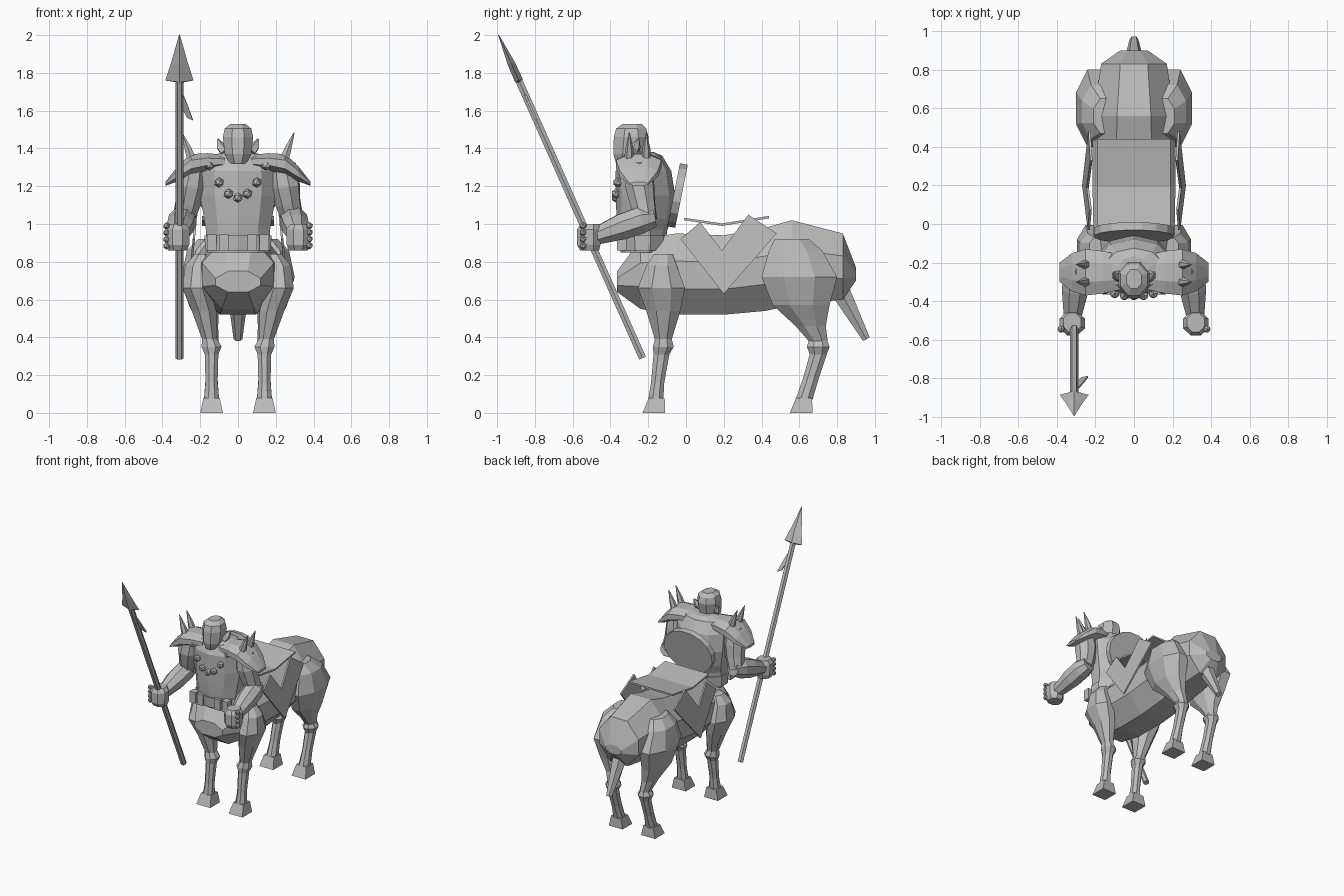
import bpy, bmesh, math
from mathutils import Vector

grey = bpy.data.materials.new("stone_grey")
grey.diffuse_color = (0.5, 0.5, 0.5, 1)


def finish(name, bm):
    bmesh.ops.recalc_face_normals(bm, faces=bm.faces)
    me = bpy.data.meshes.new(name)
    bm.to_mesh(me)
    bm.free()
    ob = bpy.data.objects.new(name, me)
    me.materials.append(grey)
    bpy.context.collection.objects.link(ob)
    return ob


def loft(name, rings):
    """Skin a list of equal-length point rings and cap both ends."""
    bm = bmesh.new()
    vs = [[bm.verts.new(p) for p in r] for r in rings]
    n = len(vs[0])
    for a, b in zip(vs, vs[1:]):
        for i in range(n):
            j = (i + 1) % n
            bm.faces.new((a[i], a[j], b[j], b[i]))
    bm.faces.new(vs[0])
    bm.faces.new(vs[-1])
    return finish(name, bm)


def circle(n):
    """Unit polygon whose flat sides touch the unit box."""
    k = 1 / math.cos(math.pi / n)
    return [(k * math.cos(2 * math.pi * (i + .5) / n),
             k * math.sin(2 * math.pi * (i + .5) / n)) for i in range(n)]


def column(name, rows, n=8):
    """Horizontal rings: (x, y, z, x radius, y radius)."""
    return loft(name, [[(x + a * rx, y + b * ry, z) for a, b in circle(n)]
                       for x, y, z, rx, ry in rows])


def tube(name, rows, n=8):
    """Round limb along a path: (x, y, z, radius)."""
    pts = [Vector(r[:3]) for r in rows]
    rings = []
    for i, p in enumerate(pts):
        d = pts[min(i + 1, len(pts) - 1)] - pts[max(i - 1, 0)]
        q = d.to_track_quat('Z', 'X')
        rings.append([p + q @ Vector((a, b, 0)) * rows[i][3] for a, b in circle(n)])
    return loft(name, rings)


def slab(name, outline, offset):
    """Flat outline given thickness."""
    o = Vector(offset)
    return loft(name, [outline, [Vector(p) + o for p in outline]])


def bead(name, loc, r):
    bm = bmesh.new()
    bmesh.ops.create_icosphere(bm, subdivisions=1, radius=r)
    bmesh.ops.translate(bm, verts=bm.verts, vec=loc)
    return finish(name, bm)


# Horse barrel: (y, top, bottom, half width)
barrel = [(-.365, .75, .64, .12), (-.24, .92, .55, .19), (-.05, .95, .52, .21),
          (.2, .94, .52, .215), (.42, .98, .54, .215), (.56, 1.02, .57, .21),
          (.83, .95, .60, .17), (.90, .77, .70, .07)]
section = [(.42, 1), (1, .66), (1, .32), (.45, 0), (-.45, 0), (-1, .32), (-1, .66), (-.42, 1)]
loft("horse_body", [[(u * w, y, b + v * (t - b)) for u, v in section]
                    for y, t, b, w in barrel])
tube("tail", [(0, .76, .74, .06), (0, .82, .64, .05), (0, .955, .39, .02)], 6)

for s in (-1, 1):
    # Legs and hooves
    column("front_leg", [(s * .19, -.12, .84, .04, .05), (s * .21, -.13, .78, .07, .08),
                         (s * .22, -.13, .66, .075, .125), (s * .18, -.12, .54, .065, .09),
                         (s * .15, -.12, .39, .04, .045), (s * .14, -.12, .35, .053, .055),
                         (s * .14, -.13, .31, .036, .042), (s * .14, -.15, .16, .032, .035),
                         (s * .14, -.16, .07, .04, .04)])
    column("hind_leg", [(s * .15, .56, .92, .06, .09), (s * .19, .58, .86, .08, .14),
                        (s * .20, .60, .72, .10, .20), (s * .18, .61, .57, .08, .15),
                        (s * .155, .66, .46, .05, .08), (s * .14, .70, .38, .037, .05),
                        (s * .14, .70, .35, .053, .06), (s * .14, .70, .31, .036, .045),
                        (s * .14, .66, .18, .032, .042), (s * .14, .625, .07, .04, .045)])
    for name, y in (("front_hoof", -.17), ("hind_hoof", .61)):
        column(name, [(s * .14, y, 0, .06, .06), (s * .14, y + .015, .08, .043, .042)], 4)

    # Side cloth with notched top
    cloth = [(-.03, .92), (.075, 1.01), (.19, .86), (.33, 1.05), (.48, .95), (.2, .63)]
    slab("side_cloth", [(s * (.245 - .1 * (z - .75)), y, z) for y, z in cloth], (s * .012, 0, 0))

    # Arms and fists
    tube("upper_arm", [(s * .24, -.25, 1.32, .06), (s * .25, -.245, 1.2, .075),
                       (s * .265, -.23, 1.11, .065), (s * .29, -.21, 1.02, .055)])
    tube("forearm", [(s * .285, -.17, 1.035, .05), (s * .295, -.24, 1.02, .07),
                     (s * .305, -.34, .985, .068), (s * .318, -.48, .935, .045)])
    column("fist", [(s * .32, -.51, .86, .05, .05), (s * .32, -.515, .89, .062, .062),
                    (s * .32, -.515, .97, .065, .062), (s * .32, -.51, 1.0, .045, .05)])
    for k in range(4):
        bead("knuckle_stud", (s * .378, -.545, .885 + .035 * k), .02)

    # Shoulder pads with spikes
    pad = [(.07, 1.33, .09, .035), (.16, 1.33, .11, .045), (.25, 1.315, .12, .055),
           (.32, 1.265, .10, .04), (.385, 1.212, .05, .01)]
    loft("shoulder_pad", [[(s * x, -.25 + a * ry, z + b * rz) for a, b in circle(8)]
                          for x, z, ry, rz in pad])
    for y in (-.30, -.21):
        tube("pad_spike", [(s * .245, y, 1.34, .024), (s * .265, y, 1.40, .018),
                           (s * .298, y, 1.485, .002)], 6)

    # Ears
    tube("ear", [(s * .07, -.28, 1.38, .022), (s * .09, -.265, 1.41, .022),
                 (s * .107, -.25, 1.45, .003)], 5)

    # Belt pouches
    for x in (.075, .14):
        column("belt_pouch", [(s * x, -.34, .86, .025, .025), (s * x, -.34, .945, .025, .025)], 4)

# Saddle blanket, gently sagging
top = [(-.01, 1.02), (.19, .99), (.44, 1.03)]
loft("saddle_blanket", [[(x, y, z + h) for x, h in ((-.19, 0), (.19, 0), (.19, .013), (-.19, .013))]
                        for y, z in top])

# Human torso, belt and head
column("torso", [(0, -.23, .85, .165, .11), (0, -.23, .97, .17, .125),
                 (0, -.22, 1.03, .18, .14), (0, -.215, 1.15, .20, .15),
                 (0, -.225, 1.28, .20, .14), (0, -.23, 1.36, .15, .10),
                 (0, -.24, 1.38, .08, .07)], 10)
column("belt", [(0, -.23, .86, .175, .122), (0, -.23, .94, .177, .13)], 10)
column("head", [(0, -.31, 1.32, .045, .06), (0, -.30, 1.37, .07, .085),
                (0, -.29, 1.46, .08, .092), (0, -.29, 1.505, .07, .08),
                (0, -.285, 1.53, .04, .05)])
for x, z, y in ((-.15, 1.31, -.34), (.15, 1.31, -.34), (-.1, 1.22, -.36), (.1, 1.22, -.36),
                (-.05, 1.16, -.37), (.05, 1.16, -.37), (0, 1.14, -.37)):
    bead("necklace_bead", (x, y, z), .027)

# Round shield slung on the back
up = Vector((0, .2, 1)).normalized()
out = Vector((0, 1, -.2)).normalized()
mid = Vector((0, -.065, 1.155))
slab("back_shield", [mid + Vector((a * .205, 0, 0)) + up * b * .17 for a, b in circle(16)], out * .042)

# Spear: shaft, blade and barb along one axis
foot, neck = Vector((-.31, -.23, .29)), Vector((-.31, -.885, 1.76))
tube("spear_shaft", [(*foot, .019), (*neck, .019)], 6)
axis = (neck - foot).normalized()
flat = Vector((0, axis.z, -axis.y))
side = Vector((1, 0, 0))
blade = [(-.01, .02, .012), (.0, .075, .022), (.10, .045, .02), (.265, .002, .002)]
loft("spear_blade", [[neck + axis * t + side * a * w + flat * b * d
                      for a, b in ((1, 0), (0, 1), (-1, 0), (0, -1))] for t, w, d in blade])
base = neck - axis * .09
slab("spear_barb", [base + axis * t + side * w + flat * -.005
                    for t, w in ((.02, .015), (-.03, .035), (-.14, .072), (-.125, .04), (-.07, .015))],
     flat * .01)
